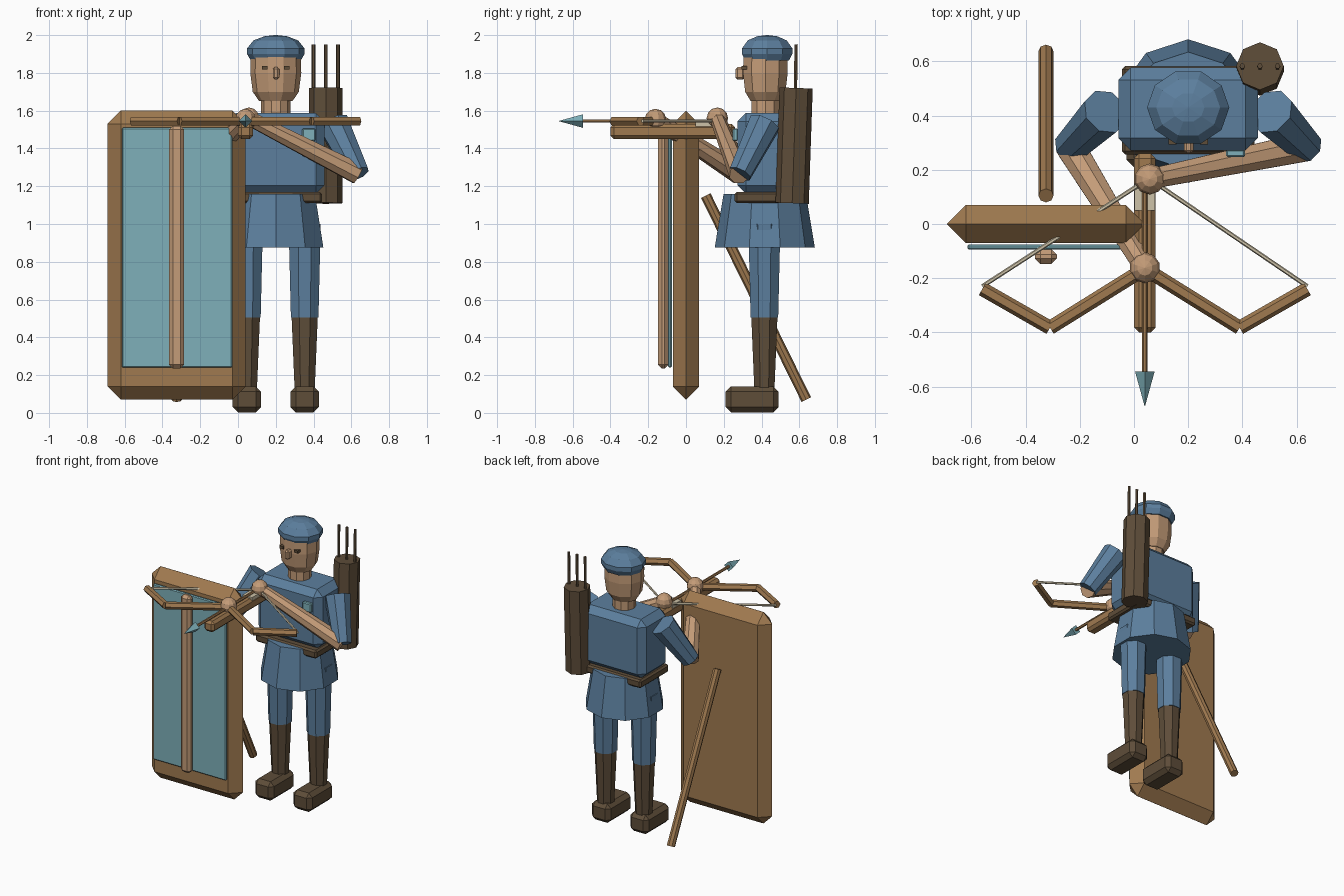
import bpy, bmesh, math
from mathutils import Vector

if "Cube" in bpy.data.objects:
    bpy.data.objects.remove(bpy.data.objects["Cube"])


def lin(c):
    return c / 12.92 if c <= 0.04045 else ((c + 0.055) / 1.055) ** 2.4


def material(name, r, g, b):
    m = bpy.data.materials.new(name)
    m.diffuse_color = (lin(r / 255), lin(g / 255), lin(b / 255), 1)
    m.use_nodes = True
    m.node_tree.nodes["Principled BSDF"].inputs["Base Color"].default_value = m.diffuse_color
    return m


BLUE = material("blue_cloth", 92, 127, 158)
TEAL = material("teal_metal", 126, 176, 186)
WOOD = material("wood", 160, 122, 80)
SKIN = material("tan", 196, 156, 120)
DARK = material("dark_leather", 94, 77, 57)
CREAM = material("pale_cord", 205, 194, 168)


def finish(name, bm, mat):
    bmesh.ops.recalc_face_normals(bm, faces=bm.faces)
    me = bpy.data.meshes.new(name)
    bm.to_mesh(me)
    bm.free()
    me.materials.append(mat)
    ob = bpy.data.objects.new(name, me)
    bpy.context.collection.objects.link(ob)
    return ob


def box(name, mat, x, y, z, bevel=0.0):
    """Box from (min, max) ranges with chamfered edges."""
    bm = bmesh.new()
    bmesh.ops.create_cube(bm, size=1)
    for v in bm.verts:
        v.co = Vector([(r[0] + r[1]) / 2 + c * (r[1] - r[0])
                       for r, c in zip((x, y, z), v.co)])
    if bevel:
        bmesh.ops.bevel(bm, geom=list(bm.edges), offset=bevel, segments=1,
                        affect='EDGES')
    return finish(name, bm, mat)


def skin_rings(bm, rings):
    n = len(rings[0])
    for a, b in zip(rings, rings[1:]):
        for i in range(n):
            j = (i + 1) % n
            bm.faces.new((a[i], a[j], b[j], b[i]))
    bm.faces.new(rings[0])
    bm.faces.new(rings[-1])


def rod(name, mat, a, b, r1, r2=None, n=8, turn=0.0):
    """Tapered prism between two points."""
    a, b = Vector(a), Vector(b)
    r2 = r1 if r2 is None else r2
    d = (b - a).normalized()
    u = d.cross(Vector((0, 0, 1)))
    u = Vector((1, 0, 0)) if u.length < 0.01 else u.normalized()
    w = u.cross(d)
    bm = bmesh.new()
    rings = []
    for p, r in ((a, r1), (b, r2)):
        rings.append([bm.verts.new(p + r * (math.cos(t) * u + math.sin(t) * w))
                      for t in (turn + math.tau * i / n for i in range(n))])
    skin_rings(bm, rings)
    return finish(name, bm, mat)


def lathe(name, mat, cx, cy, profile, n=10, sy=1.0, turn=0.0):
    """Profile of (radius, height) turned round a vertical axis."""
    bm = bmesh.new()
    rings = []
    for r, z in profile:
        rings.append([bm.verts.new((cx + r * math.cos(t), cy + sy * r * math.sin(t), z))
                      for t in (turn + math.tau * i / n for i in range(n))])
    skin_rings(bm, rings)
    return finish(name, bm, mat)


def ball(name, mat, c, r):
    bm = bmesh.new()
    bmesh.ops.create_uvsphere(bm, u_segments=10, v_segments=6, radius=r)
    bmesh.ops.translate(bm, verts=bm.verts, vec=c)
    return finish(name, bm, mat)


CX, CY = 0.2, 0.42          # body axis
Q = math.pi / 8

# Standing shield with face panel, centre rib and prop
box("shield", WOOD, (-0.69, 0.04), (-0.07, 0.07), (0.07, 1.60), 0.0695)
box("shield_panel", TEAL, (-0.615, -0.03), (-0.095, -0.075), (0.24, 1.51), 0.006)
box("shield_rib", SKIN, (-0.365, -0.285), (-0.148, -0.093), (0.235, 1.52), 0.02)
rod("shield_prop", WOOD, (-0.325, 0.105, 1.15), (-0.325, 0.637, 0.07), 0.028)

# Legs and boots
for s, side in ((-1, "right"), (1, "left")):
    x = CX + s * 0.153
    rod(side + "_trouser", BLUE, (x, 0.415, 0.505), (x, 0.415, 1.0), 0.079, 0.092, 8, Q)
    rod(side + "_boot_shaft", DARK, (x, 0.415, 0.11), (x, 0.415, 0.51), 0.057, 0.075, 8, Q)
    box(side + "_boot_foot", DARK, (x - 0.075, x + 0.075), (0.21, 0.49), (0.003, 0.14), 0.028)

# Tunic skirt, belt and torso
lathe("tunic_skirt", BLUE, CX, 0.417, [(0.265, 0.875), (0.218, 1.16)], 10, 1, math.pi / 2)
box("belt", DARK, (-0.045, 0.445), (0.257, 0.583), (1.11, 1.17), 0.012)
box("torso", BLUE, (-0.057, 0.457), (0.272, 0.577), (1.16, 1.587), 0.045)
box("chest_badge", TEAL, (0.34, 0.41), (0.247, 0.275), (1.44, 1.505), 0.006)

# Neck, head, face and cap
lathe("neck", SKIN, CX, CY, [(0.077, 1.56), (0.077, 1.70)])
lathe("head", SKIN, CX, CY,
      [(0.088, 1.65), (0.122, 1.70), (0.135, 1.80), (0.132, 1.89)], 10, 0.92)
lathe("cap", BLUE, CX, 0.43,
      [(0.132, 1.865), (0.152, 1.90), (0.152, 1.93), (0.118, 1.972),
       (0.06, 1.994), (0.004, 2.0)], 10, 0.92)
box("nose", SKIN, (0.184, 0.219), (0.262, 0.31), (1.765, 1.83), 0.01)
for s in (-1, 1):
    x = CX + s * 0.058
    box("eye", DARK, (x - 0.015, x + 0.015), (0.293, 0.33), (1.818, 1.837))

# Arms and hands
hands = {-1: (0.04, -0.162, 1.553), 1: (0.058, 0.166, 1.56)}
for s, side in ((-1, "right"), (1, "left")):
    shoulder = (CX + s * 0.305, 0.415, 1.53)
    elbow = (CX + s * 0.435, 0.285, 1.265)
    rod(side + "_upper_arm", BLUE, shoulder, elbow, 0.088, 0.064, 8, Q)
    rod(side + "_forearm", SKIN, elbow, hands[s], 0.058, 0.04, 8, Q)
    ball(side + "_hand", SKIN, hands[s], 0.057)

# Crossbow stock, nut, limbs and string
BX, BZ = 0.04, 1.545
box("bow_stock", WOOD, (0.0, 0.08), (-0.40, 0.26), (1.45, 1.53), 0.018)
box("bow_nut", CREAM, (0.002, 0.078), (0.05, 0.15), (1.515, 1.54))
for s, side in ((-1, "right"), (1, "left")):
    bend = (BX + s * 0.35, -0.383, BZ)
    tip = (BX + s * 0.60, -0.24, BZ)
    rod(side + "_inner_limb", WOOD, (BX, -0.165, BZ), bend, 0.026, n=6)
    rod(side + "_outer_limb", WOOD, bend, tip, 0.026, n=6)
    rod(side + "_string", CREAM, (tip[0], -0.23, BZ), (BX + 0.015, 0.168, BZ), 0.008, n=6)

# Loaded bolt
rod("bolt_shaft", WOOD, (BX, 0.16, BZ), (BX, -0.55, BZ), 0.01, n=6)
rod("bolt_head", TEAL, (BX, -0.545, BZ), (BX, -0.672, BZ), 0.036, 0.001, n=4)

# Quiver with spare bolts
rod("quiver", DARK, (0.465, 0.562, 1.11), (0.465, 0.583, 1.72), 0.088, n=8)
for x in (0.40, 0.465, 0.53):
    rod("spare_bolt", DARK, (x, 0.578, 1.6), (x, 0.583, 1.95), 0.01, n=6)
